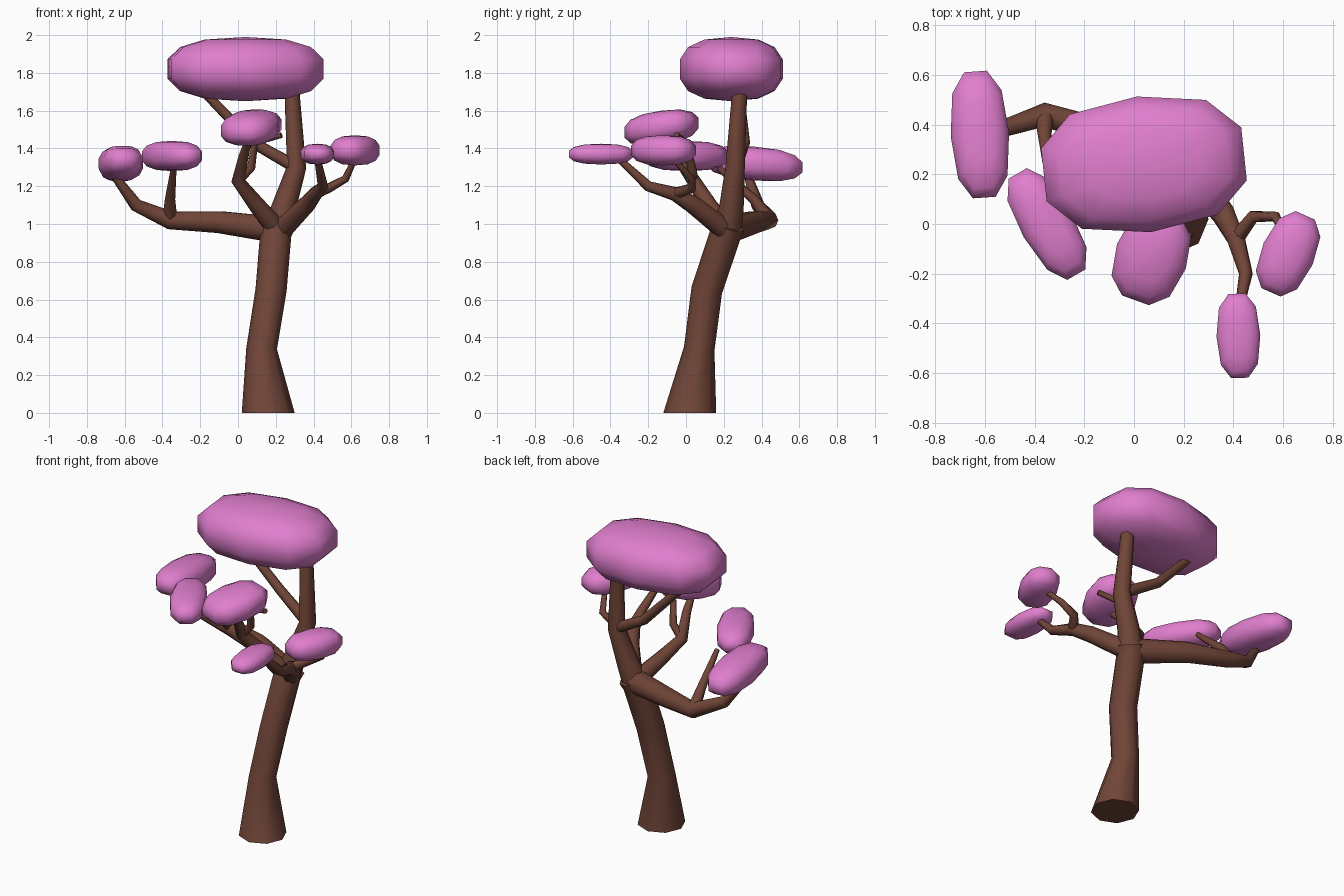
import bpy
import bmesh
import math
from mathutils import Matrix, Vector

cube = bpy.data.objects.get("Cube")
if cube:
    bpy.data.objects.remove(cube, do_unlink=True)


def make_material(name, red, green, blue):
    material = bpy.data.materials.new(name)
    material.use_nodes = True
    colour = (red, green, blue, 1)
    material.diffuse_color = colour
    shader = material.node_tree.nodes["Principled BSDF"]
    shader.inputs["Base Color"].default_value = colour
    return material


bark = make_material("brown bark", .165, .06, .04)
blossom = make_material("pink blossom", .75, .21, .62)


def finish(name, bm, material, sharp_angle):
    """Turn a bmesh into a shaded object."""
    bmesh.ops.recalc_face_normals(bm, faces=bm.faces)
    mesh = bpy.data.meshes.new(name)
    bm.to_mesh(mesh)
    bm.free()
    mesh.materials.append(material)
    part = bpy.data.objects.new(name, mesh)
    bpy.context.collection.objects.link(part)
    bpy.ops.object.select_all(action='DESELECT')
    part.select_set(True)
    bpy.context.view_layer.objects.active = part
    bpy.ops.object.shade_smooth_by_angle(angle=math.radians(sharp_angle))


def branch(name, thick, thin, *path, foot=None):
    """Octagonal tube tapering evenly along a path; a foot flares its level base."""
    bm = bmesh.new()
    points = [Vector(point) for point in path]
    last = len(points) - 1
    up = Vector((0, 0, 1))
    previous = None
    for index, point in enumerate(points):
        # Each ring faces the average of the two segments it joins
        arriving = (point - points[max(index - 1, 0)]).normalized()
        leaving = (points[min(index + 1, last)] - point).normalized()
        direction = arriving + leaving
        radius = thick + (thin - thick) * index / last
        if foot and index == 0:
            direction, radius = up, foot
        turn = up.rotation_difference(direction).to_matrix().to_4x4()
        ring = bmesh.ops.create_circle(
            bm, segments=8, radius=radius,
            matrix=Matrix.Translation(point) @ turn)["verts"]
        # Close the two ends and skin the rings between them
        if index in (0, last):
            bm.faces.new(ring)
        if previous:
            for side in range(len(ring)):
                bm.faces.new((previous[side - 1], previous[side],
                              ring[side], ring[side - 1]))
        previous = ring
    finish(name, bm, bark, 60)


def cluster(name, centre, half_size, heading, slope=0):
    """Boxy low-poly ellipsoid, turned in plan and sloped along its length."""
    bm = bmesh.new()
    bmesh.ops.create_uvsphere(bm, u_segments=10, v_segments=7, radius=1)
    turn = Matrix.Rotation(math.radians(heading), 3, 'Z')
    for vert in bm.verts:
        boxy = [math.copysign(abs(value) ** .8, value) for value in vert.co]
        local = Vector(value * half for value, half in zip(boxy, half_size))
        local.z += slope * local.x
        vert.co = Vector(centre) + turn @ local
    finish(name, bm, blossom, 80)


# Trunk and the leader that carries the crown
branch("trunk", .08, .085, (.16, .02, 0), (.125, .07, .34), (.175, .11, .65),
       (.2, .21, .95), (.22, .23, 1), foot=.14)
branch("leader", .08, .037, (.2, .21, .94), (.24, .24, 1.08), (.31, .26, 1.3),
       (.28, .29, 1.8))
branch("leader_fork", .035, .024, (.31, .26, 1.3), (.08, .31, 1.43), (-.2, .28, 1.72))

# Long side limb and its twig
limb_bend = (-.36, .44, 1.02)
branch("long_limb", .075, .022, (.2, .22, .97), (-.1, .36, 1.01), limb_bend,
       (-.54, .38, 1.1), (-.65, .33, 1.25))
branch("long_limb_twig", .04, .015, limb_bend, (-.36, .36, 1.13), (-.34, .17, 1.3))

# Front limb, splitting into two twigs
front_fork = (0, .04, 1.23)
branch("front_limb", .055, .017, (.2, .2, .98), (.1, .12, 1.1), front_fork,
       (.03, -.05, 1.36), (.06, -.17, 1.46))
branch("front_limb_twig", .027, .015, front_fork, (.07, .03, 1.3), (.09, 0, 1.43),
       (.23, -.05, 1.47))

# Short side limb, splitting into two twigs
short_fork = (.41, -.06, 1.16)
branch("short_limb", .06, .017, (.22, .22, .96), (.36, .04, 1.1), short_fork,
       (.45, -.2, 1.2), (.42, -.36, 1.35))
branch("short_limb_twig", .032, .015, short_fork, (.48, .03, 1.19), (.57, .03, 1.24),
       (.62, -.07, 1.35))

# Blossom clusters: centre, half sizes, heading in degrees
cluster("crown_cluster", (.04, .24, 1.82), (.43, .28, .17), 6)
cluster("outer_limb_cluster", (-.62, .36, 1.32), (.27, .12, .09), 94, slope=-.08)
cluster("inner_limb_cluster", (-.35, 0, 1.36), (.25, .11, .08), -60)
cluster("front_cluster", (.07, -.13, 1.51), (.2, .15, .09), 70, slope=.13)
cluster("forward_cluster", (.42, -.45, 1.37), (.18, .09, .055), 92)
cluster("short_limb_cluster", (.62, -.12, 1.39), (.18, .11, .08), 66)
